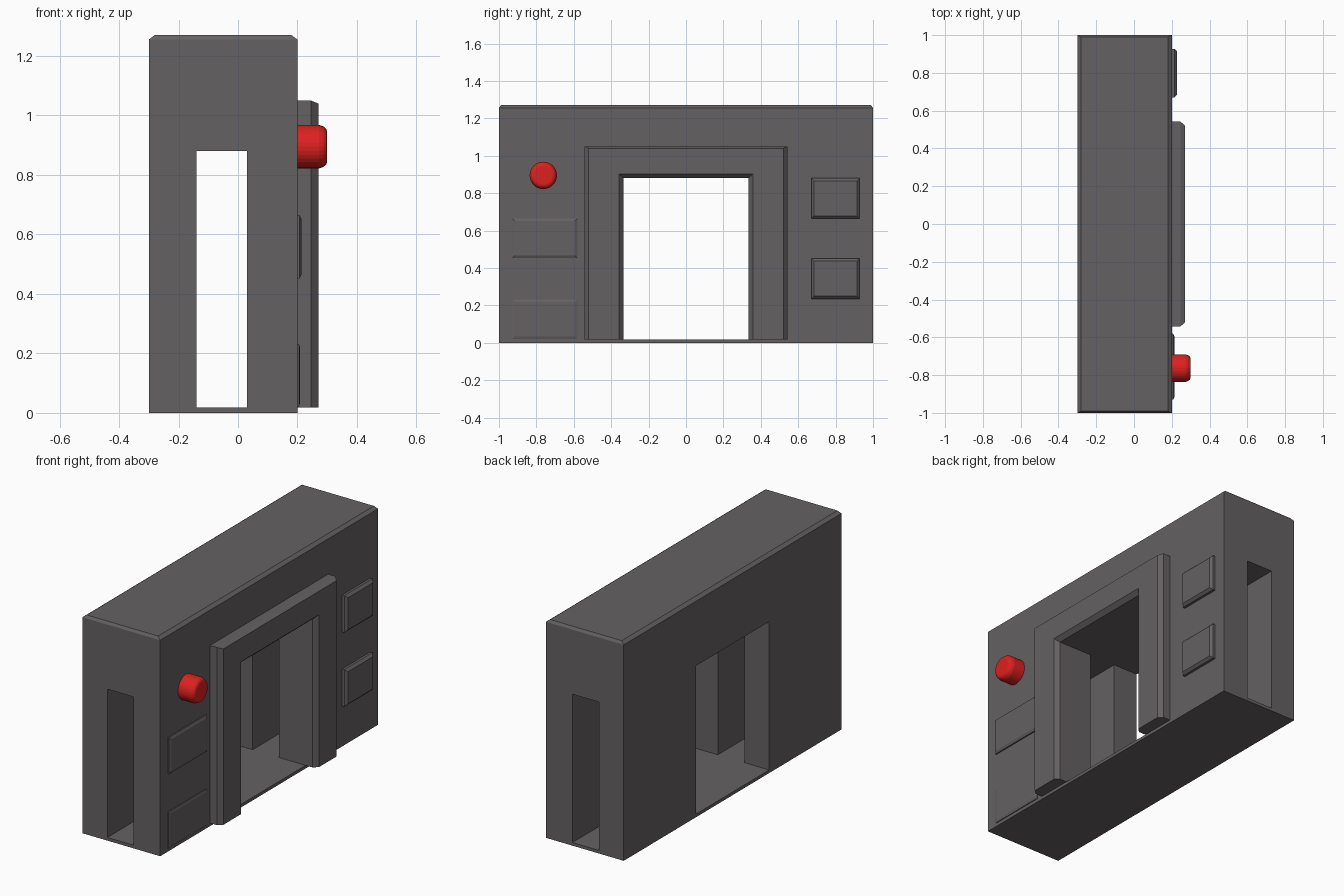
import bpy, bmesh
from math import pi, cos, sin

if "Cube" in bpy.data.objects:
    bpy.data.objects.remove(bpy.data.objects["Cube"])


def material(name, color):
    m = bpy.data.materials.new(name)
    m.diffuse_color = color
    m.use_nodes = True
    m.node_tree.nodes["Principled BSDF"].inputs["Base Color"].default_value = m.diffuse_color
    return m


grey = material("dark_grey", (0.13, 0.12, 0.125, 1))
red = material("red", (0.72, 0.015, 0.015, 1))


def loft(name, loops, mat=grey):
    """Skin a stack of equal-sized closed loops and cap both ends."""
    bm = bmesh.new()
    rings = [[bm.verts.new(p) for p in loop] for loop in loops]
    n = len(rings[0])
    for a, b in zip(rings, rings[1:]):
        for i in range(n):
            j = (i + 1) % n
            bm.faces.new((a[i], a[j], b[j], b[i]))
    bm.faces.new(rings[0][::-1])
    bm.faces.new(rings[-1])
    bmesh.ops.recalc_face_normals(bm, faces=bm.faces[:])
    me = bpy.data.meshes.new(name)
    bm.to_mesh(me)
    bm.free()
    ob = bpy.data.objects.new(name, me)
    bpy.context.collection.objects.link(ob)
    me.materials.append(mat)
    return ob


def rect_z(x0, x1, y, z):
    return [(x0, -y, z), (x1, -y, z), (x1, y, z), (x0, y, z)]


def rect_x(x, y0, y1, z0, z1):
    return [(x, y0, z0), (x, y1, z0), (x, y1, z1), (x, y0, z1)]


def arch(x, outer, inner, top, lintel, floor=0.018):
    yz = [(-outer, floor), (-outer, top), (outer, top), (outer, floor),
          (inner, floor), (inner, lintel), (-inner, lintel), (-inner, floor)]
    return [(x, y, z) for y, z in yz]


# Main block with chamfered top
block = loft("main_block", [rect_z(-.30, .20, 1, 0), rect_z(-.30, .20, 1, 1.255),
                            rect_z(-.28, .18, .99, 1.27)])

# Crossing passages: one plus-shaped cutter
a, b, w = -.14, .03, .335
plus = [(a, -2), (b, -2), (b, -w), (1, -w), (1, w), (b, w),
        (b, 2), (a, 2), (a, w), (-1, w), (-1, -w), (a, -w)]
cutter = loft("passage_cutter", [[(x, y, z) for x, y in plus] for z in (.018, .88)])
cutter.hide_render = True
cutter.hide_viewport = False
mod = block.modifiers.new("passages", 'BOOLEAN')
mod.operation = 'DIFFERENCE'
mod.solver = 'EXACT'
mod.object = cutter
bpy.context.view_layer.objects.active = block
bpy.ops.object.modifier_apply(modifier=mod.name)
bpy.data.objects.remove(cutter)

# Door surround
loft("door_frame", [arch(.20, .543, .335, 1.05, .88),
                    arch(.245, .543, .335, 1.05, .88),
                    arch(.27, .52, .358, 1.04, .903)])

# Raised wall panels: y range, z range, height
panels = [(.67, .927, .665, .88, .228), (.67, .927, .235, .45, .228),
          (-.93, -.58, .452, .665, .214), (-.93, -.58, .02, .232, .209)]
for i, (y0, y1, z0, z1, x) in enumerate(panels):
    c = .014
    loft(f"wall_panel_{i + 1}", [rect_x(.2, y0, y1, z0, z1),
                                 rect_x(.2 + (x - .2) * .5, y0, y1, z0, z1),
                                 rect_x(x, y0 + c, y1 - c, z0 + c, z1 - c)])

# Red button with rounded rim
N = 32
profile = [(.2, .073), (.272, .073), (.287, .068), (.296, .061), (.30, .05)]
button = loft("button", [[(x, -.763 + r * cos(2 * pi * i / N), .895 + r * sin(2 * pi * i / N))
                          for i in range(N)] for x, r in profile], red)
